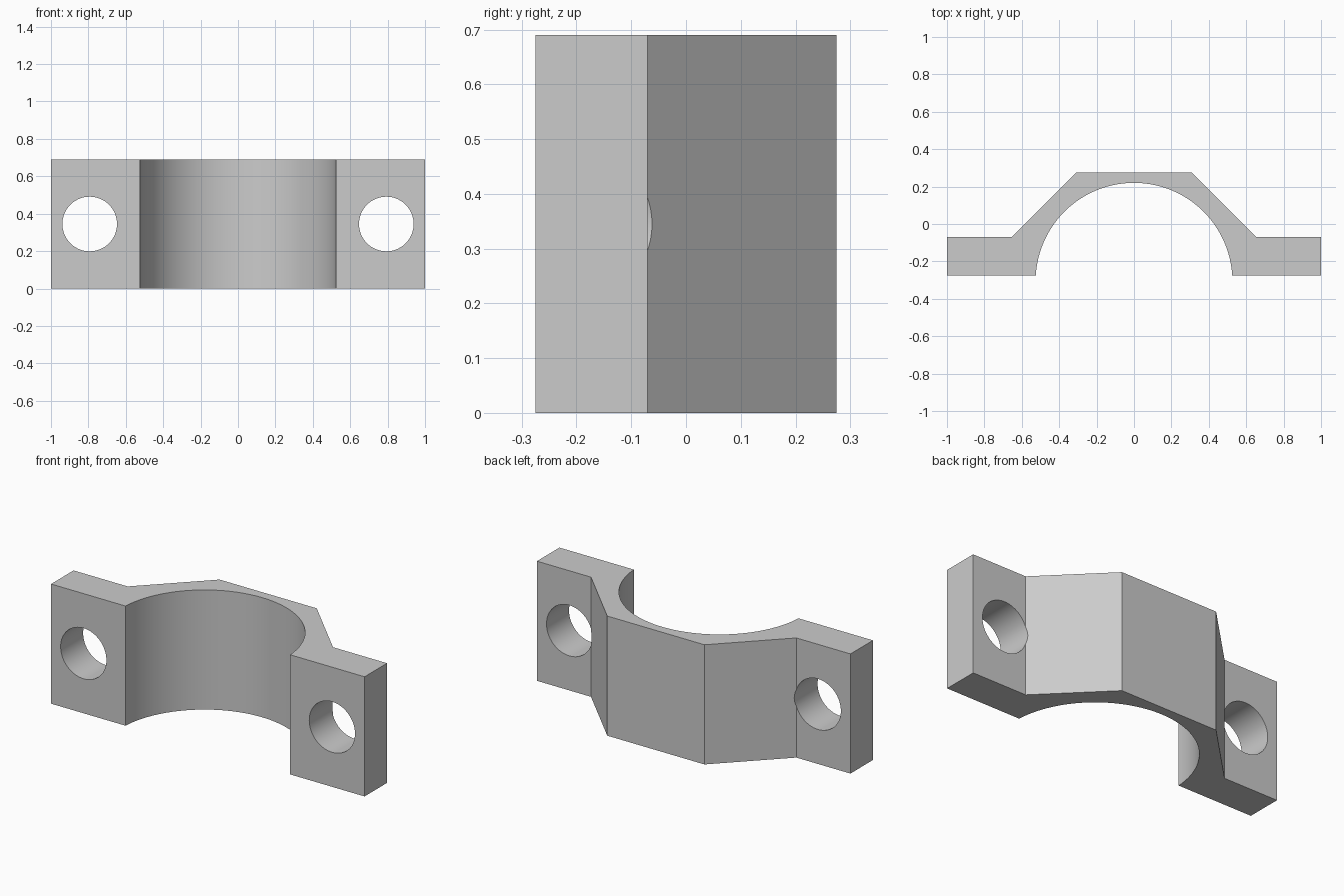
import bpy
import bmesh
from math import asin, cos, sin, pi

cube = bpy.data.objects.get("Cube")
if cube:
    bpy.data.objects.remove(cube, do_unlink=True)

HEIGHT = 0.69
FRONT, LEDGE, BACK = -0.275, -0.07, 0.275
BORE_R, BORE_Y = 0.526, -0.306
HOLE_X, HOLE_R = 0.793, 0.146
ARC_STEPS = 64

grey = bpy.data.materials.new("plain_grey")
grey.use_nodes = True
colour = (0.6, 0.6, 0.6, 1)
grey.diffuse_color = colour
grey.node_tree.nodes["Principled BSDF"].inputs["Base Color"].default_value = colour

# Clamp outline: outer steps, then the bore arc from left to right
outer = [(1, FRONT), (1, LEDGE), (0.655, LEDGE), (0.31, BACK)]
outline = outer + [(-x, y) for x, y in reversed(outer)]
start = asin((FRONT - BORE_Y) / BORE_R)
for i in range(ARC_STEPS + 1):
    a = pi - start - (pi - 2 * start) * i / ARC_STEPS
    outline.append((BORE_R * cos(a), BORE_Y + BORE_R * sin(a)))

# Extrude the outline upward
bm = bmesh.new()
base = bm.faces.new([bm.verts.new((x, y, 0)) for x, y in outline])
top = bmesh.ops.extrude_face_region(bm, geom=[base])["geom"]
bmesh.ops.translate(bm, vec=(0, 0, HEIGHT),
                    verts=[v for v in top if isinstance(v, bmesh.types.BMVert)])
bmesh.ops.recalc_face_normals(bm, faces=bm.faces)
mesh = bpy.data.meshes.new("clamp_bracket")
bm.to_mesh(mesh)
bm.free()
mesh.materials.append(grey)
clamp = bpy.data.objects.new("clamp_bracket", mesh)
bpy.context.collection.objects.link(clamp)

# Bolt holes through both flanges
cutters = []
for side, x in (("left", HOLE_X), ("right", -HOLE_X)):
    bpy.ops.mesh.primitive_cylinder_add(vertices=64, radius=HOLE_R, depth=1.2,
                                        location=(x, 0, HEIGHT / 2),
                                        rotation=(pi / 2, 0, 0))
    cutter = bpy.context.object
    cutter.name = side + "_hole_cutter"
    cutter.hide_render = True
    cutter.data.materials.append(grey)
    cutters.append(cutter)
    cut = clamp.modifiers.new(side + "_bolt_hole", "BOOLEAN")
    cut.operation = "DIFFERENCE"
    cut.solver = "EXACT"
    cut.object = cutter

# Apply the cuts and smooth only the curved walls
bpy.ops.object.select_all(action="DESELECT")
clamp.select_set(True)
bpy.context.view_layer.objects.active = clamp
for name in [m.name for m in clamp.modifiers]:
    bpy.ops.object.modifier_apply(modifier=name)
for cutter in cutters:
    bpy.data.objects.remove(cutter, do_unlink=True)
bpy.ops.object.shade_smooth_by_angle(angle=pi / 6)
